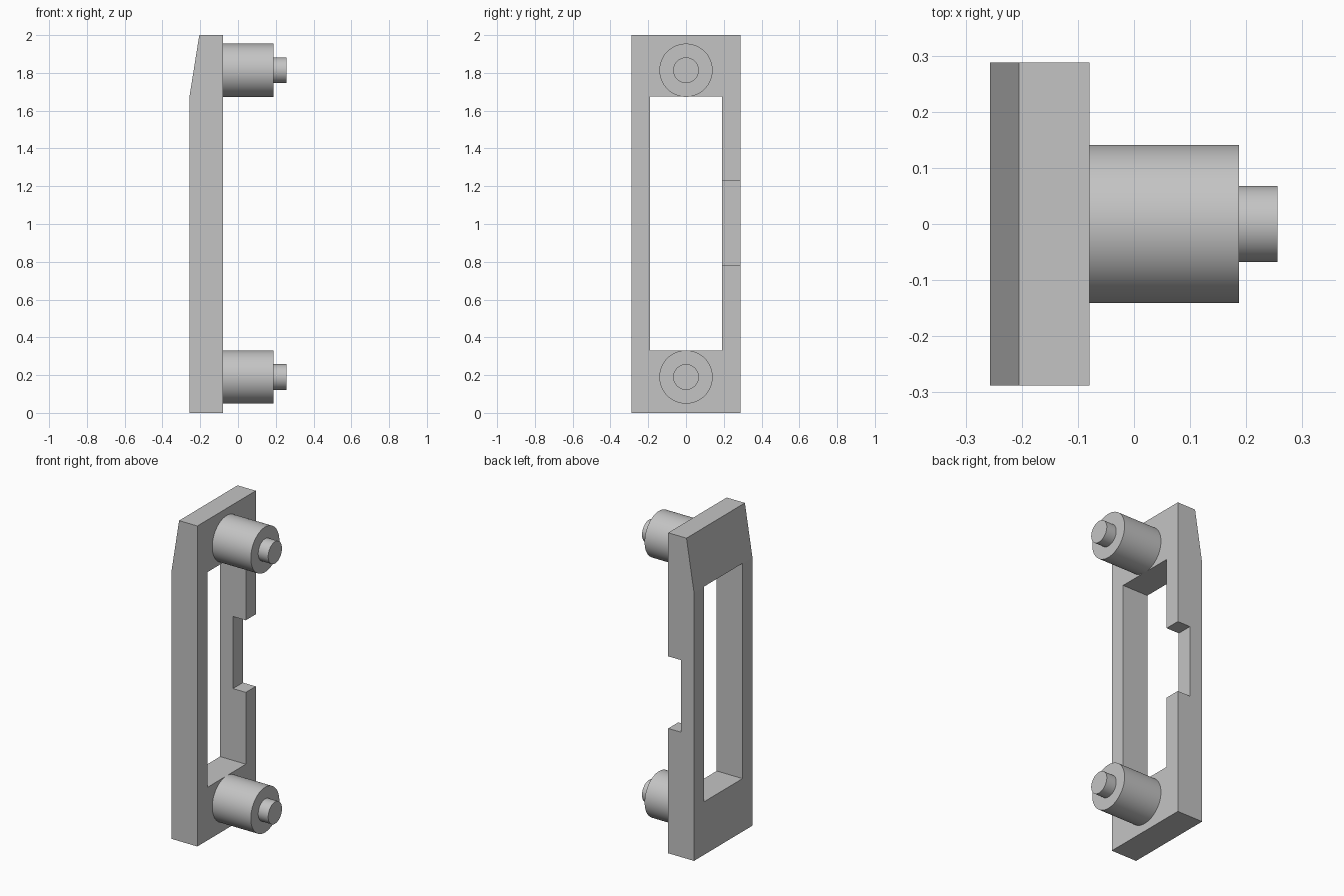
import bpy
import bmesh
from math import pi
from mathutils import Matrix, Vector

cube = bpy.data.objects.get("Cube")
if cube:
    bpy.data.objects.remove(cube, do_unlink=True)

grey = bpy.data.materials.new("light grey")
grey.use_nodes = True
colour = (0.55, 0.55, 0.55, 1)
grey.diffuse_color = colour
grey.node_tree.nodes["Principled BSDF"].inputs["Base Color"].default_value = colour

BACK, FACE, HALF_WIDTH = -0.257, -0.079, 0.288
WINDOW_BOTTOM, WINDOW_TOP, WINDOW_HALF = 0.331, 1.674, 0.19


def add_object(name, bm):
    bmesh.ops.recalc_face_normals(bm, faces=bm.faces)
    mesh = bpy.data.meshes.new(name)
    bm.to_mesh(mesh)
    bm.free()
    mesh.materials.append(grey)
    obj = bpy.data.objects.new(name, mesh)
    bpy.context.collection.objects.link(obj)
    return obj


def add_cutter(name, low, high):
    low, high = Vector(low), Vector(high)
    bm = bmesh.new()
    bmesh.ops.create_cube(bm, size=1)
    bmesh.ops.scale(bm, vec=high - low, verts=bm.verts)
    bmesh.ops.translate(bm, vec=(low + high) / 2, verts=bm.verts)
    obj = add_object(name, bm)
    obj.hide_render = True
    return obj


def add_cylinder(name, radius, x0, x1, z):
    bm = bmesh.new()
    place = Matrix.Translation(((x0 + x1) / 2, 0, z)) @ Matrix.Rotation(pi / 2, 4, "Y")
    bmesh.ops.create_cone(bm, cap_ends=True, segments=64, radius1=radius,
                          radius2=radius, depth=x1 - x0, matrix=place)
    obj = add_object(name, bm)
    bpy.ops.object.select_all(action="DESELECT")
    obj.select_set(True)
    bpy.context.view_layer.objects.active = obj
    bpy.ops.object.shade_smooth_by_angle()


# Frame plate: side profile with a sloped upper back, extruded across its width
bm = bmesh.new()
profile = [(BACK, 0), (FACE, 0), (FACE, 2), (-0.205, 2), (BACK, WINDOW_TOP)]
side = bm.faces.new([bm.verts.new((x, -HALF_WIDTH, z)) for x, z in profile])
extruded = bmesh.ops.extrude_face_region(bm, geom=[side])["geom"]
bmesh.ops.translate(bm, vec=(0, 2 * HALF_WIDTH, 0),
                    verts=[v for v in extruded if isinstance(v, bmesh.types.BMVert)])
frame = add_object("frame", bm)

# Tall window and the half-depth notch in one rail
cutters = [
    add_cutter("window_cutter", (-0.5, -WINDOW_HALF, WINDOW_BOTTOM),
               (0.5, WINDOW_HALF, WINDOW_TOP)),
    add_cutter("notch_cutter", (-0.168, 0.1, 0.779), (0.1, 0.5, 1.229)),
]
bpy.context.view_layer.objects.active = frame
for cutter in cutters:
    cut = frame.modifiers.new(cutter.name, "BOOLEAN")
    cut.operation = "DIFFERENCE"
    cut.solver = "EXACT"
    cut.object = cutter
    bpy.ops.object.modifier_apply(modifier=cut.name)
for cutter in cutters:
    bpy.data.objects.remove(cutter, do_unlink=True)

# Mounting bosses with locating pins
for label, z in (("lower", 0.19), ("upper", 1.814)):
    add_cylinder(label + "_boss", 0.141, FACE, 0.187, z)
    add_cylinder(label + "_pin", 0.068, 0.187, 0.256, z)
